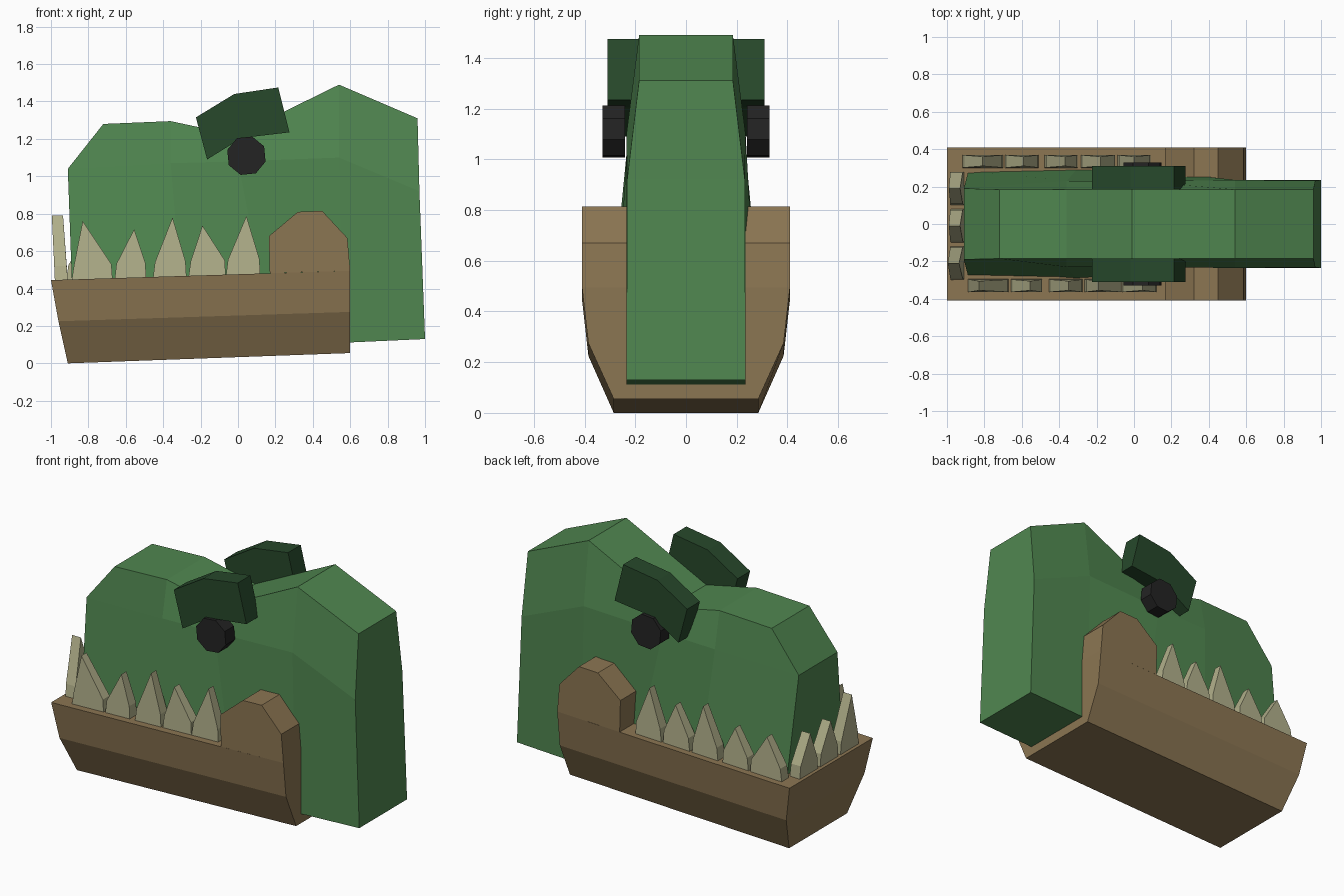
import bpy, bmesh, math

if "Cube" in bpy.data.objects:
    bpy.data.objects.remove(bpy.data.objects["Cube"])


def material(name, rgb):
    m = bpy.data.materials.new(name)
    m.diffuse_color = (*rgb, 1)
    m.use_nodes = True
    m.node_tree.nodes["Principled BSDF"].inputs["Base Color"].default_value = m.diffuse_color
    return m


GREEN = material("green", (0.08, 0.24, 0.08))
DARK_GREEN = material("dark_green", (0.02, 0.065, 0.024))
BROWN = material("brown", (0.26, 0.18, 0.085))
IVORY = material("ivory", (0.45, 0.44, 0.26))
BLACK = material("black", (0.017, 0.017, 0.017))


def make(name, verts, faces, mat):
    me = bpy.data.meshes.new(name)
    me.from_pydata(verts, [], faces)
    bm = bmesh.new()
    bm.from_mesh(me)
    bmesh.ops.recalc_face_normals(bm, faces=bm.faces)
    bm.to_mesh(me)
    bm.free()
    me.materials.append(mat)
    ob = bpy.data.objects.new(name, me)
    bpy.context.collection.objects.link(ob)
    return ob


def loft(name, stations, mat):
    """Each station lists (x, z, half_width) from top to bottom, mirrored in y."""
    verts, faces = [], []
    for st in stations:
        verts += [(x, -w, z) for x, z, w in st] + [(x, w, z) for x, z, w in reversed(st)]
    rows, n = len(stations[0]), 2 * len(stations[0])
    for s in range(len(stations) - 1):
        for i in range(n):
            a, b, j = s * n, (s + 1) * n, (i + 1) % n
            faces.append((a + i, a + j, b + j, b + i))
    for base in (0, (len(stations) - 1) * n):
        for r in range(rows - 1):
            faces.append((base + r, base + r + 1, base + n - 2 - r, base + n - 1 - r))
    return make(name, verts, faces, mat)


def prism(name, outline, y0, y1, mat):
    """Extrude an (x, z) outline between two y values."""
    n = len(outline)
    verts = [(x, y, z) for y in (y0, y1) for x, z in outline]
    faces = [tuple(range(n)), tuple(range(n, 2 * n))]
    faces += [(i, (i + 1) % n, n + (i + 1) % n, n + i) for i in range(n)]
    return make(name, verts, faces, mat)


def tooth(name, place, a, b, apex, base, height, thick=0.07, tip=0.05):
    """Pointed slab from a to b; place maps (along, across, up) to a position."""
    w = b - a
    side = [(a, -0.02, thick), (a + 0.06 * w, 0.07, thick * 0.95), (apex, height, tip),
            (b - 0.03 * w, 0.075, thick * 0.95), (b, -0.02, thick)]
    verts = [place(u, s * t / 2, base + h) for s in (-1, 1) for u, h, t in side]
    faces = [(0, 1, 2, 3, 4), (5, 6, 7, 8, 9)]
    faces += [(i, (i + 1) % 5, 5 + (i + 1) % 5, 5 + i) for i in range(5)]
    return make(name, verts, faces, IVORY)


# Head: faceted skull, wider toward the mouth at the snout
loft("head", [
    [(-0.72, 1.28, 0.185), (-0.91, 1.04, 0.19), (-0.885, 0.35, 0.285)],
    [(-0.36, 1.295, 0.185), (-0.36, 1.07, 0.23), (-0.30, 0.35, 0.30)],
    [(-0.01, 1.22, 0.185), (0.0, 1.08, 0.23), (0.15, 0.30, 0.28)],
    [(0.54, 1.49, 0.185), (0.54, 1.10, 0.235), (0.56, 0.11, 0.235)],
    [(0.96, 1.31, 0.185), (0.97, 0.92, 0.232), (1.0, 0.13, 0.235)],
], GREEN)

# Lower jaw with bevelled keel, and the raised hinge at its back
loft("lower_jaw", [
    [(-1.0, 0.445, 0.41), (-0.96, 0.225, 0.385), (-0.91, 0.0, 0.285)],
    [(0.6, 0.495, 0.41), (0.6, 0.275, 0.385), (0.6, 0.055, 0.285)],
], BROWN)
prism("jaw_hinge", [(0.17, 0.482), (0.165, 0.68), (0.32, 0.81), (0.45, 0.815),
                    (0.585, 0.67), (0.6, 0.495)], -0.41, 0.41, BROWN)

# Side teeth: start, end, apex, height
right_teeth = [(-0.89, -0.67, -0.83, 0.305), (-0.66, -0.49, -0.555, 0.255),
               (-0.455, -0.275, -0.35, 0.31), (-0.265, -0.065, -0.19, 0.26),
               (-0.065, 0.12, 0.045, 0.305)]
left_teeth = [(-0.92, -0.70, -0.81, 0.24), (-0.69, -0.51, -0.59, 0.23),
              (-0.48, -0.30, -0.37, 0.30), (-0.285, -0.10, -0.18, 0.25),
              (-0.09, 0.09, 0.0, 0.30)]
for label, y, teeth in (("right", -0.33, right_teeth), ("left", 0.335, left_teeth)):
    for i, (a, b, apex, h) in enumerate(teeth):
        base = 0.455 + 0.034 * (a + b + 1.6) / 2
        tooth(f"{label}_tooth_{i + 1}", lambda u, v, z, y=y: (u, y + v, z),
              a, b, apex, base, h)

# Front teeth, leaning slightly outward
for i, (c, h) in enumerate([(-0.21, 0.34), (-0.01, 0.25), (0.19, 0.25)]):
    tooth(f"front_tooth_{i + 1}",
          lambda u, v, z: (-0.945 + v - 0.06 * (z - 0.45), u, z),
          c - 0.09, c + 0.09, c, 0.45, h, 0.07, 0.06)

# Eyes and brows, one per side
eye = [(0.045 + 0.107 * math.cos(math.radians(28 + 45 * k)),
        1.11 + 0.107 * math.sin(math.radians(28 + 45 * k))) for k in range(8)]
brow = [(-0.225, 1.315), (-0.02, 1.44), (0.215, 1.475), (0.275, 1.235),
        (0.02, 1.205), (-0.165, 1.09)]
for label, s in (("right", -1), ("left", 1)):
    prism(f"{label}_eye", eye, s * 0.24, s * 0.33, BLACK)
    prism(f"{label}_brow", brow, s * 0.185, s * 0.31, DARK_GREEN)
